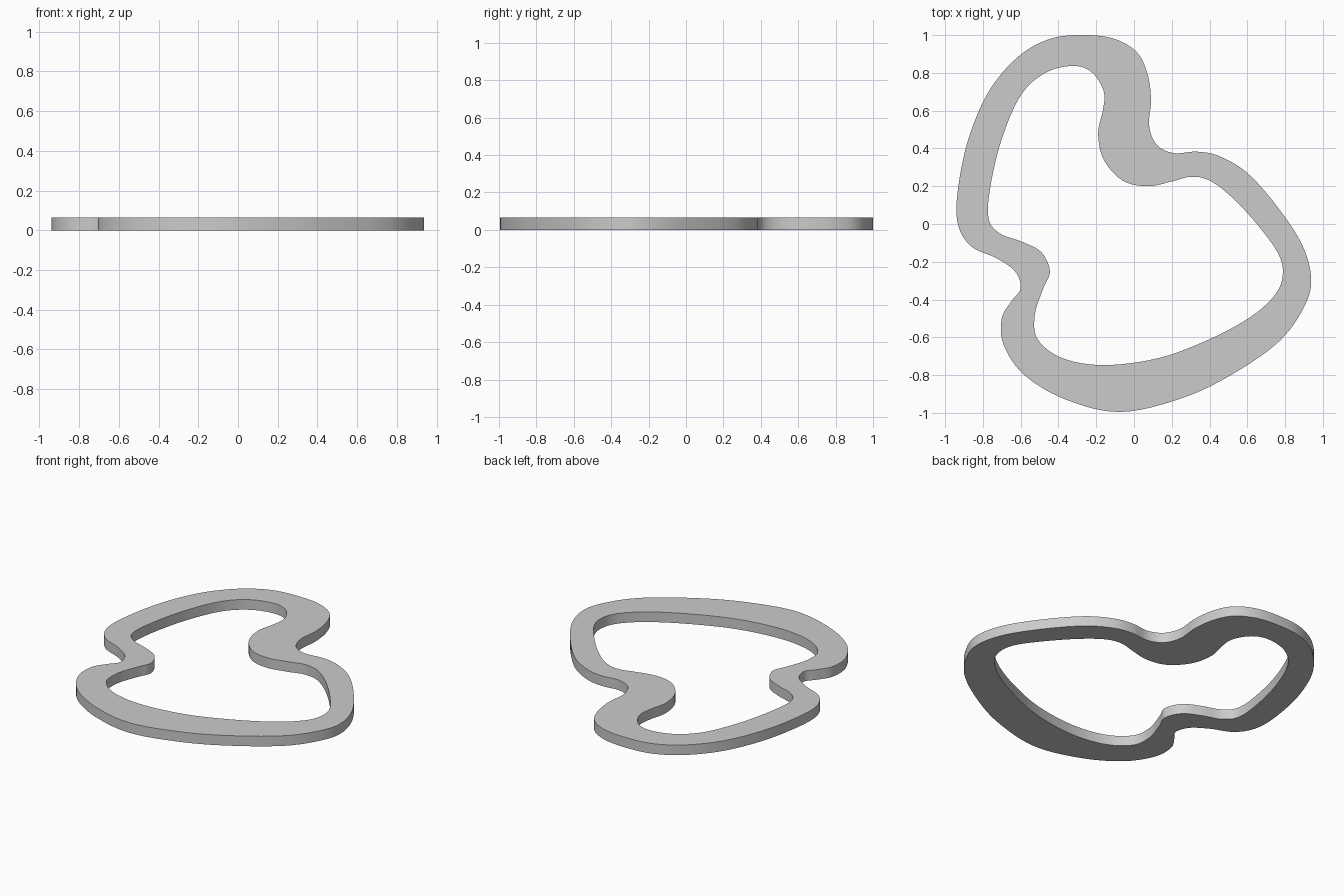
import bpy, bmesh
from mathutils import Vector

if "Cube" in bpy.data.objects:
    bpy.data.objects.remove(bpy.data.objects["Cube"])

HEIGHT = 0.065
STEPS = 6

# Outer outline, clockwise from the top
outer = [(-.30, 1.0), (-.12, .985), (.01, .915), (.07, .80), (.09, .66), (.08, .52),
         (.12, .42), (.21, .375), (.33, .383), (.45, .36), (.60, .27), (.76, .09),
         (.89, -.11), (.938, -.29), (.90, -.44), (.77, -.62), (.53, -.79), (.26, -.92),
         (-.07, -.995), (-.36, -.93), (-.58, -.80), (-.69, -.64), (-.70, -.50),
         (-.65, -.41), (-.60, -.34), (-.63, -.25), (-.73, -.18), (-.86, -.12),
         (-.93, -.01), (-.935, .16), (-.88, .44), (-.77, .70), (-.62, .88), (-.46, .975)]
# Inner outline
inner = [(-.32, .837), (-.22, .80), (-.16, .70), (-.165, .60), (-.19, .48), (-.16, .34),
         (-.06, .23), (.07, .20), (.20, .225), (.30, .25), (.40, .23), (.52, .14),
         (.65, .0), (.76, -.15), (.788, -.26), (.75, -.37), (.62, -.49), (.40, -.61),
         (.13, -.71), (-.16, -.747), (-.38, -.71), (-.51, -.61), (-.525, -.48),
         (-.48, -.34), (-.445, -.25), (-.49, -.15), (-.59, -.095), (-.71, -.05),
         (-.77, .03), (-.76, .20), (-.70, .45), (-.60, .68), (-.47, .80)]


def smooth_loop(points):
    """Closed smooth curve through the points."""
    p = [Vector(q) for q in points]
    n, out = len(p), []
    for i in range(n):
        a, b, c, d = p[i - 1], p[i], p[(i + 1) % n], p[(i + 2) % n]
        for k in range(STEPS):
            t = k / STEPS
            out.append(0.5 * (2 * b + (c - a) * t + (2 * a - 5 * b + 4 * c - d) * t * t
                              + (3 * b - a - 3 * c + d) * t ** 3))
    return out


# Flat ring between both outlines, then extruded upwards
bm = bmesh.new()
edges = []
for outline in (outer, inner):
    verts = [bm.verts.new((q.x, q.y, 0)) for q in smooth_loop(outline)]
    edges += [bm.edges.new((verts[i - 1], verts[i])) for i in range(len(verts))]
bmesh.ops.triangle_fill(bm, edges=edges, use_beauty=True, use_dissolve=False)
result = bmesh.ops.extrude_face_region(bm, geom=bm.faces[:], use_keep_orig=True)
top = [g for g in result["geom"] if isinstance(g, bmesh.types.BMVert)]
bmesh.ops.translate(bm, verts=top, vec=(0, 0, HEIGHT))
bmesh.ops.recalc_face_normals(bm, faces=bm.faces[:])

mesh = bpy.data.meshes.new("wavy_frame")
bm.to_mesh(mesh)
bm.free()
frame = bpy.data.objects.new("wavy_frame", mesh)
bpy.context.collection.objects.link(frame)
bpy.context.view_layer.objects.active = frame
frame.select_set(True)
bpy.ops.object.shade_smooth_by_angle()
